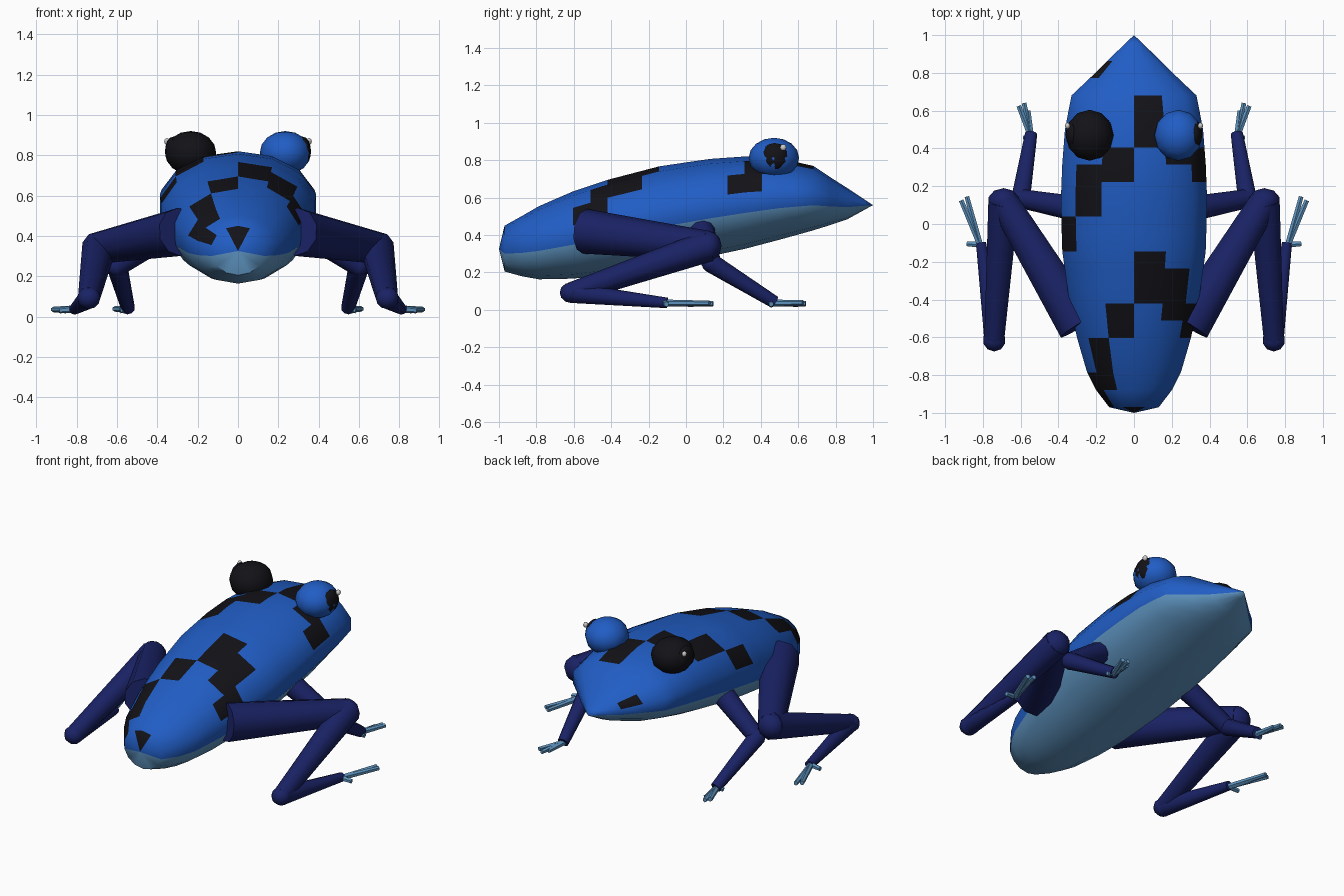
import bpy, bmesh, math
from mathutils import Vector

if "Cube" in bpy.data.objects:
    bpy.data.objects.remove(bpy.data.objects["Cube"])


def material(name, rgb):
    m = bpy.data.materials.new(name)
    m.diffuse_color = (*rgb, 1)
    m.use_nodes = True
    m.node_tree.nodes["Principled BSDF"].inputs["Base Color"].default_value = m.diffuse_color
    return m


BLUE = material("blue skin", (0.015, 0.11, 0.56))
BLACK = material("black spots", (0.006, 0.006, 0.009))
PALE = material("pale blue", (0.11, 0.29, 0.52))
NAVY = material("navy", (0.01, 0.016, 0.13))
WHITE = material("white", (0.85, 0.85, 0.85))


def finish(bm, name, mats):
    bmesh.ops.recalc_face_normals(bm, faces=bm.faces)
    for f in bm.faces:
        f.smooth = True
    me = bpy.data.meshes.new(name)
    bm.to_mesh(me)
    bm.free()
    for m in mats:
        me.materials.append(m)
    ob = bpy.data.objects.new(name, me)
    bpy.context.collection.objects.link(ob)
    bpy.ops.object.select_all(action='DESELECT')
    bpy.context.view_layer.objects.active = ob
    ob.select_set(True)
    bpy.ops.object.shade_smooth_by_angle(angle=math.radians(50))
    return ob


def ball(name, loc, size, mat, seg=12, rings=8):
    bm = bmesh.new()
    bmesh.ops.create_uvsphere(bm, u_segments=seg, v_segments=rings, radius=1)
    for v in bm.verts:
        v.co = Vector(a * b for a, b in zip(v.co, size)) + Vector(loc)
    return finish(bm, name, [mat])


def limb(name, a, b, r1, r2, mat, seg=10):
    a, b = Vector(a), Vector(b)
    bm = bmesh.new()
    bmesh.ops.create_cone(bm, cap_ends=True, segments=seg, radius1=r1, radius2=r2,
                          depth=(b - a).length)
    rot = (b - a).to_track_quat('Z', 'Y')
    for v in bm.verts:
        v.co = rot @ v.co + (a + b) / 2
    return finish(bm, name, [mat])


# body stations: y, half width, top z, bottom z
STATIONS = [(-.97, .135, .45, .205), (-.88, .205, .50, .18), (-.785, .255, .555, .163),
            (-.6, .31, .635, .167), (-.42, .35, .695, .187), (-.14, .39, .768, .235),
            (.13, .397, .807, .287), (.31, .39, .82, .325), (.5, .375, .81, .375),
            (.68, .34, .77, .425), (.77, .242, .71, .453), (.864, .145, .65, .485),
            (1, 0, .56, .56)]


def station(y):
    for p, q in zip(STATIONS, STATIONS[1:]):
        if y <= q[0]:
            t = (y - p[0]) / (q[0] - p[0])
            return [u + (v - u) * t for u, v in zip(p[1:], q[1:])]


# black spots: column (counted from the back ridge) -> ranges of rows
SPOTS = {0: [(6, 9), (15, 18)], 1: [(5, 8), (14, 16)], 2: [(4, 6), (13, 15)],
         -1: [(4, 6), (13, 15)], -2: [(1, 4), (11, 14)],
         -3: [(0, 2), (9, 11), (19, 20)]}

# body: 14-sided rings lofted from rump to snout
N, ROWS, STEP = 14, 22, 0.0917
bm = bmesh.new()
rings = []
for k in range(ROWS):
    y = -.97 + STEP * k
    w, top, bot = station(y)
    c, h = (top + bot) / 2, (top - bot) / 2
    rings.append([bm.verts.new((w * math.sin(math.tau * j / N), y,
                                c + h * math.cos(math.tau * j / N))) for j in range(N)])
rump, snout = bm.verts.new((0, -1, .325)), bm.verts.new((0, 1, .56))
for j in range(N):
    col = j if j < N // 2 else j - N
    n = (j + 1) % N
    base = 1 if 4 <= j <= 9 else 0
    for k in range(ROWS - 1):
        f = bm.faces.new((rings[k][j], rings[k][n], rings[k + 1][n], rings[k + 1][j]))
        spot = any(s <= k < e for s, e in SPOTS.get(col, []))
        f.material_index = 2 if spot else base
    f = bm.faces.new((rings[0][n], rings[0][j], rump))
    f.material_index = 2 if col in (0, -1) else base
    bm.faces.new((rings[-1][j], rings[-1][n], snout)).material_index = base
finish(bm, "body", [BLUE, PALE, BLACK])

HIND_TOES = [(.86, .04, .03), (.885, .145, .032), (.915, .125, .035), (.885, -.105, .03)]
FINGERS = [(.56, .60, .03), (.582, .64, .032), (.61, .625, .038), (.585, .455, .03)]

for s, side in ((1, "right"), (-1, "left")):
    def P(x, y, z):
        return (s * x, y, z)

    # eyes: one blue, one black
    ball(side + "_eye", P(.235, .47, .812), (.127, .135, .108), BLUE if s > 0 else BLACK)
    ball(side + "_pupil", P(.322, .475, .82), (.04, .075, .072), BLACK)
    ball(side + "_eye_glint", P(.352, .52, .868), (.014, .017, .017), WHITE, 8, 6)

    # hind leg
    hip, knee = P(.29, -.54, .42), P(.69, .12, .342)
    ankle, foot = P(.74, -.615, .092), P(.81, -.10, .037)
    limb(side + "_thigh", hip, knee, .12, .08, NAVY)
    ball(side + "_knee", knee, (.085, .07, .08), NAVY, 10, 6)
    limb(side + "_shin", knee, ankle, .085, .055, NAVY)
    ball(side + "_heel", ankle, (.06, .06, .055), NAVY, 10, 6)
    limb(side + "_hind_foot", ankle, foot, .055, .028, NAVY)
    for i, t in enumerate(HIND_TOES):
        limb(f"{side}_hind_toe_{i}", P(.815, -.11, .037), P(*t), .018, .014, PALE, 6)

    # front leg
    shoulder, elbow, wrist = P(.33, .085, .43), P(.60, .135, .25), P(.545, .475, .04)
    limb(side + "_upper_arm", shoulder, elbow, .068, .052, NAVY)
    ball(side + "_elbow", elbow, (.052, .052, .052), NAVY, 10, 6)
    limb(side + "_forearm", elbow, wrist, .052, .034, NAVY)
    for i, t in enumerate(FINGERS):
        limb(f"{side}_finger_{i}", P(.545, .46, .037), P(*t), .018, .014, PALE, 6)
